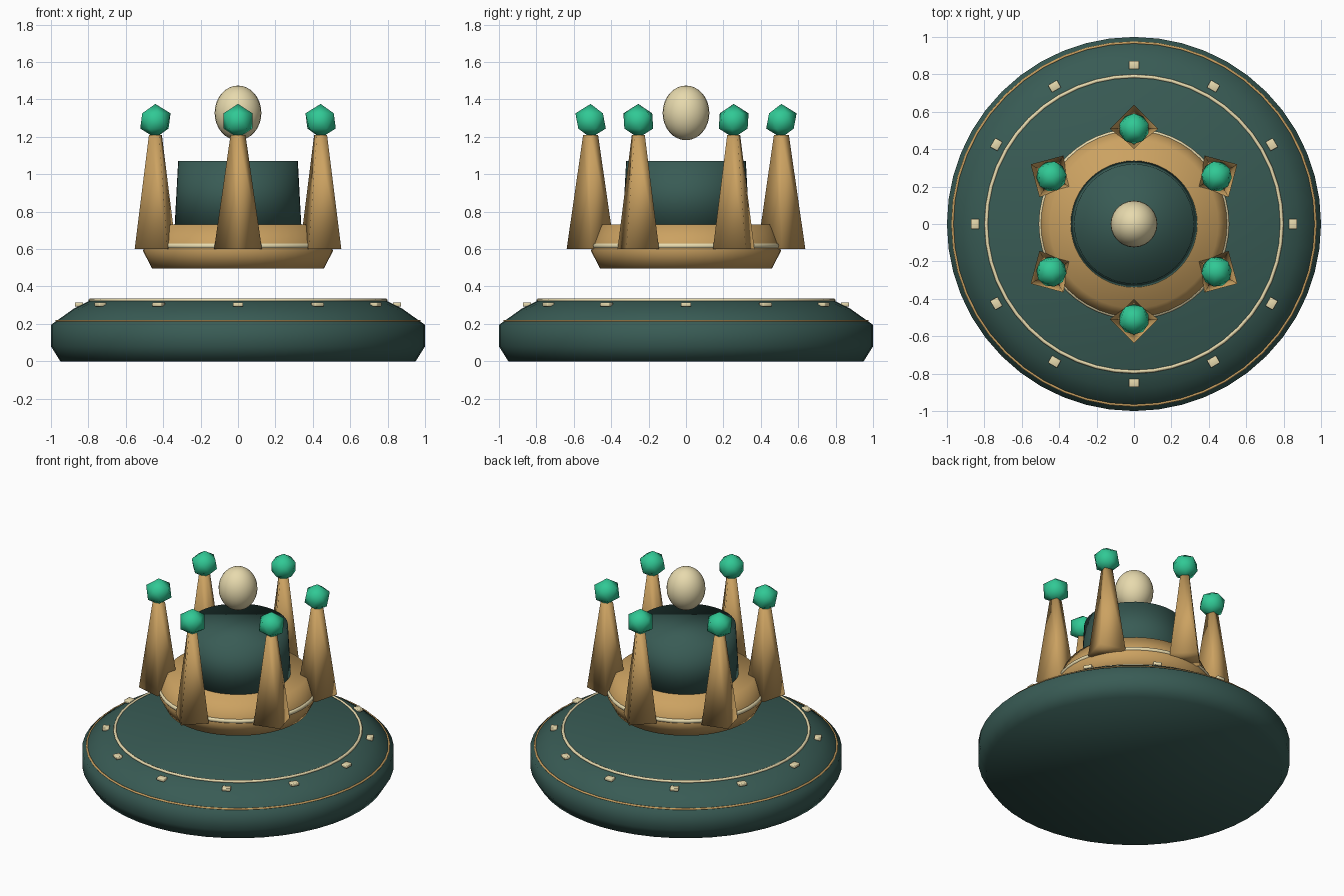
import bpy, bmesh
from math import pi, cos, sin

if "Cube" in bpy.data.objects:
    bpy.data.objects.remove(bpy.data.objects["Cube"])


def material(name, rgb):
    m = bpy.data.materials.new(name)
    m.diffuse_color = (*rgb, 1)
    m.use_nodes = True
    m.node_tree.nodes["Principled BSDF"].inputs["Base Color"].default_value = m.diffuse_color
    return m


GREEN = material("dark_green", (0.04, 0.105, 0.09))
GOLD = material("gold", (0.60, 0.36, 0.12))
CREAM = material("cream", (0.80, 0.70, 0.42))
GEM = material("emerald", (0.03, 0.58, 0.30))


def finish(name, mat):
    ob = bpy.context.object
    ob.name = name
    ob.data.materials.append(mat)
    bpy.ops.object.shade_smooth()
    return ob


def lathe(name, profile, mat, n=48):
    """Closed solid of revolution from (radius, height) points."""
    bm = bmesh.new()
    rings = [[bm.verts.new((r * cos(2 * pi * i / n), r * sin(2 * pi * i / n), z))
              for i in range(n)] for r, z in profile]
    for a, b in zip(rings, rings[1:]):
        for i in range(n):
            j = (i + 1) % n
            bm.faces.new((a[i], a[j], b[j], b[i]))
    bm.faces.new(rings[0][::-1])
    bm.faces.new(rings[-1])
    me = bpy.data.meshes.new(name)
    bm.to_mesh(me)
    bm.free()
    ob = bpy.data.objects.new(name, me)
    bpy.context.collection.objects.link(ob)
    me.materials.append(mat)
    me.shade_smooth()
    return ob


def ring(name, radius, thick, z, mat):
    bpy.ops.mesh.primitive_torus_add(major_radius=radius, minor_radius=thick,
                                     major_segments=48, minor_segments=8,
                                     location=(0, 0, z))
    finish(name, mat)


# Wide base disc with trim rings
lathe("base_disc", [(0.95, 0), (1.0, 0.08), (1.0, 0.195), (0.88, 0.28), (0.77, 0.335)], GREEN)
ring("base_outer_trim", 0.97, 0.007, 0.215, GOLD)
ring("base_inner_trim", 0.79, 0.01, 0.326, CREAM)

# Studs round the base slope
for k in range(12):
    a = k * pi / 6
    bpy.ops.mesh.primitive_cube_add(size=1, location=(0.85 * cos(a), 0.85 * sin(a), 0.304),
                                    rotation=(0, 0, a))
    ob = bpy.context.object
    ob.scale = (0.045, 0.056, 0.022)
    bpy.ops.object.transform_apply(location=False, rotation=False, scale=True)
    bev = ob.modifiers.new("soft_edges", 'BEVEL')
    bev.width = 0.005
    bev.segments = 2
    finish(f"base_stud_{k + 1}", CREAM)

# Floating crown band, its trim and the inner cap
lathe("crown_band", [(0.46, 0.497), (0.508, 0.59), (0.498, 0.63), (0.45, 0.732)], GOLD)
ring("crown_trim", 0.495, 0.015, 0.617, CREAM)
lathe("inner_cap", [(0.34, 0.70), (0.32, 1.07)], GREEN)

# Six four-sided spikes tipped with gems
for k in range(6):
    a = pi / 6 + k * pi / 3
    x, y = 0.51 * cos(a), 0.51 * sin(a)
    bpy.ops.mesh.primitive_cone_add(vertices=4, radius1=0.128, radius2=0.04, depth=0.61,
                                    location=(x, y, 0.905), rotation=(0, 0, a))
    finish(f"spike_{k + 1}", GOLD)
    bpy.ops.mesh.primitive_ico_sphere_add(subdivisions=1, radius=0.091,
                                          location=(x, y, 1.285), rotation=(0, 0, a))
    finish(f"spike_gem_{k + 1}", GEM)

# Floating orb above the cap
bpy.ops.mesh.primitive_uv_sphere_add(segments=24, ring_count=16, radius=1,
                                     location=(0, 0, 1.328))
bpy.context.object.scale = (0.125, 0.125, 0.146)
finish("top_orb", CREAM)
